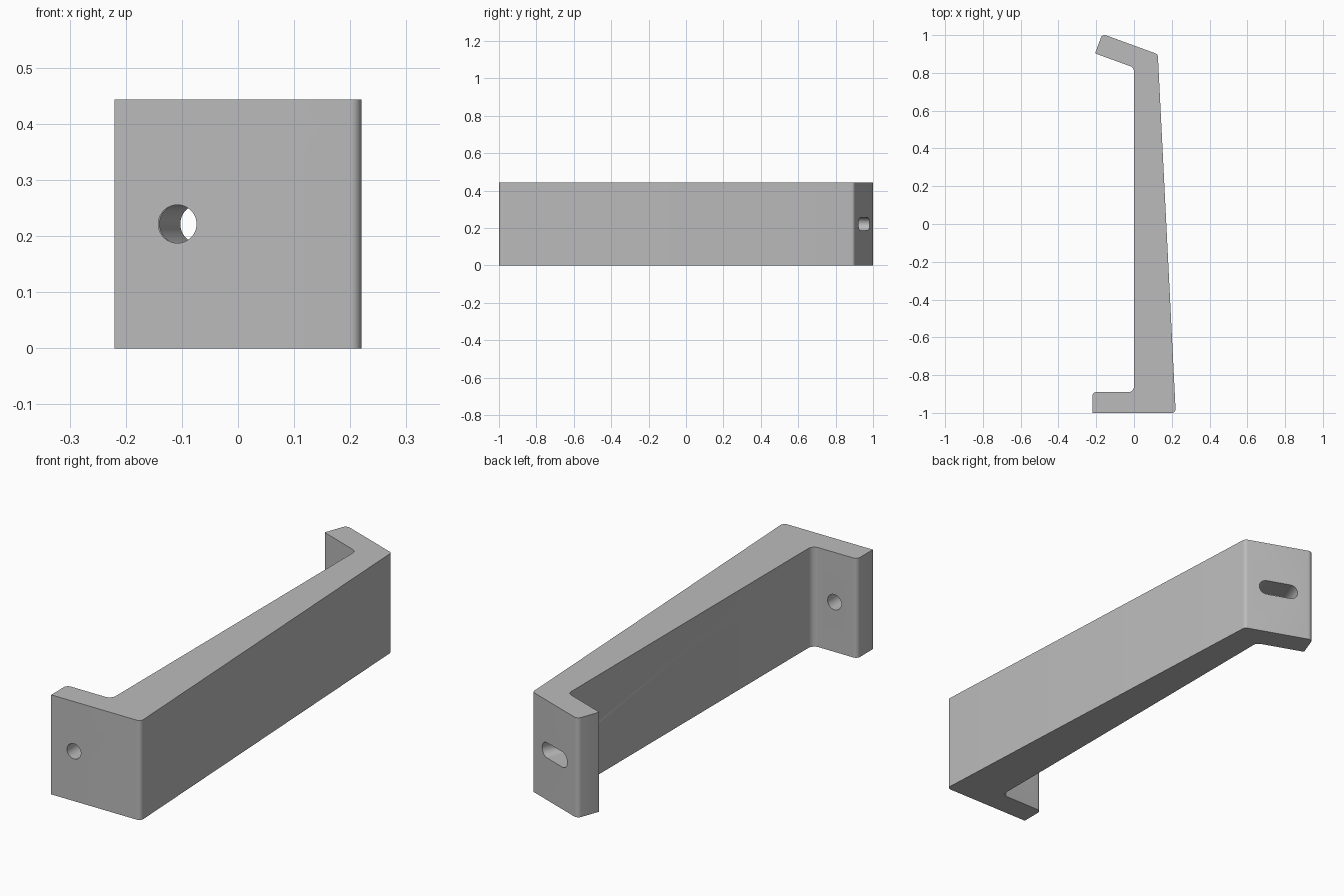
import bpy, bmesh, math
from mathutils import Vector, Matrix

if "Cube" in bpy.data.objects:
    bpy.data.objects.remove(bpy.data.objects["Cube"], do_unlink=True)

HEIGHT = 0.443
TILT = math.radians(-20)      # slope of the rear flange
HOLE_R = 0.034

grey = bpy.data.materials.new("plain_grey")
grey.use_nodes = True
COLOUR = (0.5, 0.5, 0.5, 1)
grey.diffuse_color = COLOUR
grey.node_tree.nodes["Principled BSDF"].inputs["Base Color"].default_value = COLOUR


def rounded(corners, steps=8):
    """Outline with each (x, y, radius) corner replaced by an arc."""
    outline = []
    for i, (x, y, r) in enumerate(corners):
        p = Vector((x, y))
        if r == 0:
            outline.append(p)
            continue
        a = (Vector(corners[i - 1][:2]) - p).normalized()
        b = (Vector(corners[(i + 1) % len(corners)][:2]) - p).normalized()
        half = a.angle(b) / 2
        centre = p + (a + b).normalized() * (r / math.sin(half))
        start = p + a * (r / math.tan(half)) - centre
        end = p + b * (r / math.tan(half)) - centre
        sweep = start.angle_signed(end)
        for k in range(steps + 1):
            outline.append(centre + Matrix.Rotation(-sweep * k / steps, 2) @ start)
    return outline


def prism(name, outline, depth, matrix=Matrix()):
    """Extrude a flat outline along local z."""
    bm = bmesh.new()
    face = bm.faces.new([bm.verts.new((p.x, p.y, 0)) for p in outline])
    top = bmesh.ops.extrude_face_region(bm, geom=[face])["geom"]
    moved = [v for v in top if isinstance(v, bmesh.types.BMVert)]
    bmesh.ops.translate(bm, verts=moved, vec=(0, 0, depth))
    bmesh.ops.transform(bm, matrix=matrix, verts=bm.verts)
    bmesh.ops.recalc_face_normals(bm, faces=bm.faces)
    mesh = bpy.data.meshes.new(name)
    bm.to_mesh(mesh)
    bm.free()
    mesh.materials.append(grey)
    obj = bpy.data.objects.new(name, mesh)
    bpy.context.collection.objects.link(obj)
    return obj


def slot_outline(half_length, radius, steps=24):
    points = []
    for side in (1, -1):
        for k in range(steps + 1):
            a = math.pi * (k / steps - 0.5)
            points.append(Vector((side * (half_length + radius * math.cos(a)),
                                  side * radius * math.sin(a))))
    return points


# Bracket body: tapered web with a square front and a tilted rear flange
bracket = prism("bracket", rounded([
    (-0.22, -1.0, 0), (0.221, -1.0, 0.02), (0.126, 0.899, 0.02),
    (-0.168, 1.006, 0.02), (-0.206, 0.903, 0.005), (0, 0.828, 0.03),
    (0, -0.89, 0.03), (-0.22, -0.89, 0.02)]), HEIGHT)

# Cutters: round hole in the front flange, slot square to the rear flange
upright = Matrix.Rotation(math.pi / 2, 4, "X")     # local z becomes -y
hole = prism("front_hole_cutter", slot_outline(0.0001, HOLE_R), 0.3,
             Matrix.Translation((-0.108, -0.8, HEIGHT / 2)) @ upright)
slot = prism("rear_slot_cutter", slot_outline(0.088 - HOLE_R, HOLE_R), 0.4,
             Matrix.Translation((-0.003, 0.999, HEIGHT / 2))
             @ Matrix.Rotation(TILT, 4, "Z") @ upright)

bpy.ops.object.select_all(action="DESELECT")
bpy.context.view_layer.objects.active = bracket
bracket.select_set(True)
for cutter in (hole, slot):
    cutter.hide_render = True
    cut = bracket.modifiers.new(cutter.name, "BOOLEAN")
    cut.operation = "DIFFERENCE"
    cut.solver = "EXACT"
    cut.object = cutter
    bpy.ops.object.modifier_apply(modifier=cut.name)
    bpy.data.objects.remove(cutter, do_unlink=True)

bpy.ops.object.shade_smooth_by_angle(angle=math.radians(30))
